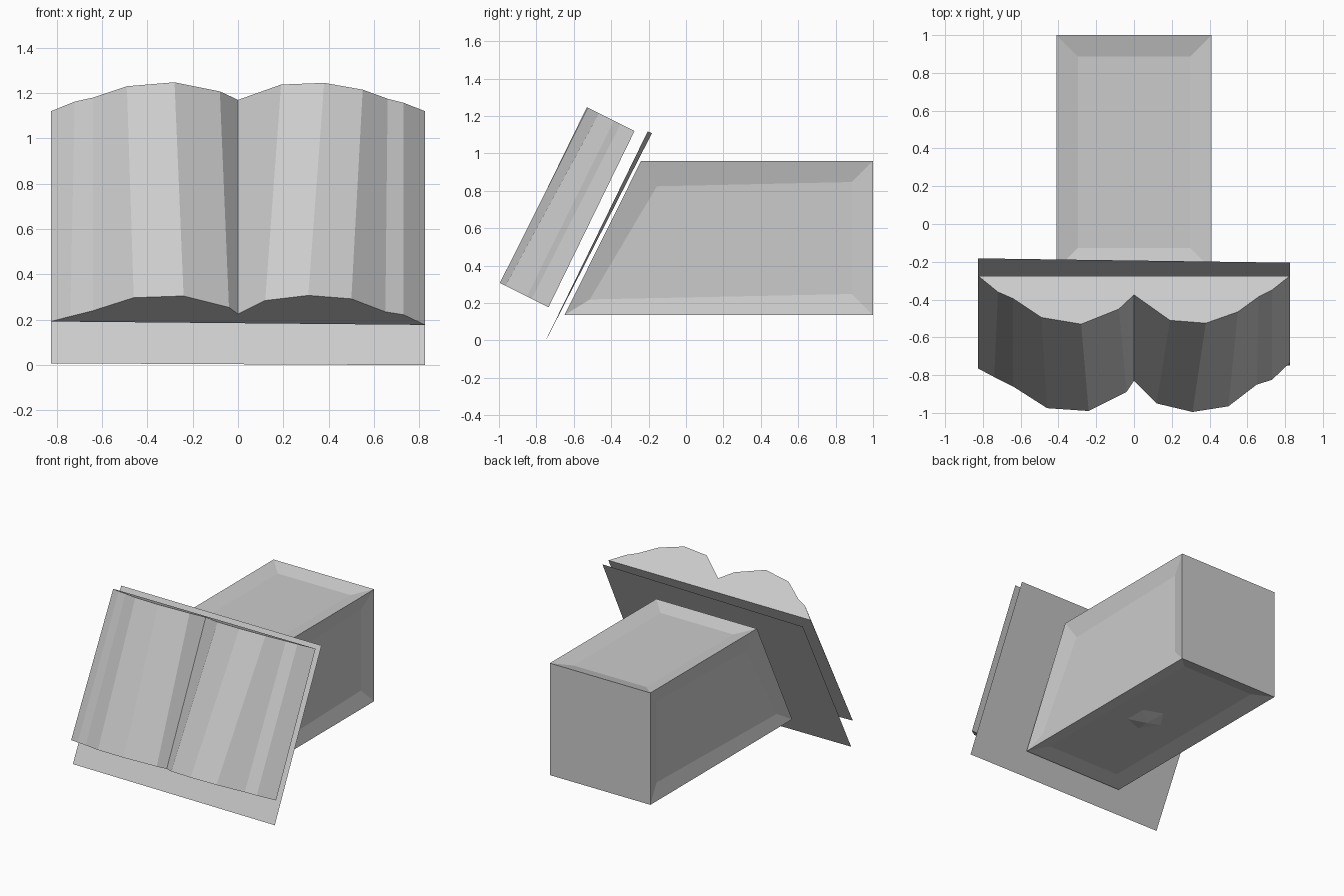
import bpy, bmesh
from mathutils import Vector

cube = bpy.data.objects.get("Cube")
if cube:
    bpy.data.objects.remove(cube, do_unlink=True)

stone = bpy.data.materials.new("light grey")
stone.use_nodes = True
stone.diffuse_color = (0.6, 0.6, 0.6, 1)
stone.node_tree.nodes["Principled BSDF"].inputs["Base Color"].default_value = (0.6, 0.6, 0.6, 1)


def add_object(name, bm):
    """Turn a bmesh into a flat shaded grey object."""
    mesh = bpy.data.meshes.new(name)
    bm.to_mesh(mesh)
    bm.free()
    mesh.materials.append(stone)
    obj = bpy.data.objects.new(name, mesh)
    bpy.context.collection.objects.link(obj)
    return obj


def bridge(bm, start, end):
    """Closed prism between two outlines of equal length."""
    a = [bm.verts.new(p) for p in start]
    b = [bm.verts.new(p) for p in end]
    n = len(a)
    for i in range(n):
        j = (i + 1) % n
        bm.faces.new((a[i], a[j], b[j], b[i]))
    bm.faces.new(a)
    bm.faces.new(b)
    bmesh.ops.recalc_face_normals(bm, faces=bm.faces)


# Support block with a slanted front and sunken panels on its long sides
bm = bmesh.new()
outline = [(-0.65, 0.135), (1, 0.135), (1, 0.96), (-0.24, 0.96)]
bridge(bm, *[[(x, y, z) for y, z in outline] for x in (-0.41, 0.41)])
bm.normal_update()
panels = [f for f in bm.faces if abs(f.normal.y) < 0.1]
bmesh.ops.inset_individual(bm, faces=panels, thickness=0.16, depth=-0.03)
add_object("support_block", bm)

# Rough lump in the sunken underside
bm = bmesh.new()
bmesh.ops.create_icosphere(bm, subdivisions=1, radius=1)
bmesh.ops.scale(bm, vec=(0.18, 0.2, 0.07), verts=bm.verts)
bmesh.ops.translate(bm, vec=(0.03, 0.17, 0.205), verts=bm.verts)
add_object("underside_lump", bm)

# Thin slanted back board, very slightly twisted
bm = bmesh.new()
corners = [(-0.825, -0.745, 0.008), (0.825, -0.75, 0), (0.825, -0.205, 1.117), (-0.825, -0.182, 1.108)]
bm.faces.new([bm.verts.new(c) for c in corners])
add_object("back_board", bm)

# Open book: wavy page outlines as (x, y), running up the slant
lower = [(-0.825, -0.765), (-0.74, -0.81), (-0.64, -0.86), (-0.46, -0.975), (-0.24, -0.99),
         (-0.04, -0.89), (0, -0.83), (0.12, -0.95), (0.31, -0.995), (0.5, -0.965),
         (0.65, -0.85), (0.73, -0.825), (0.825, -0.735)]
upper = [(-0.825, -0.275), (-0.72, -0.36), (-0.64, -0.395), (-0.49, -0.495), (-0.28, -0.53),
         (-0.08, -0.45), (0, -0.375), (0.19, -0.51), (0.38, -0.525), (0.55, -0.465),
         (0.66, -0.385), (0.73, -0.35), (0.825, -0.275)]


def tilt(points, y0, z0):
    return [Vector((x, y, z0 + (y0 - y) * 0.5)) for x, y in points]


bm = bmesh.new()
bridge(bm, tilt(lower, -0.74, 0.18), tilt(upper, -0.275, 1.12))
add_object("open_book", bm)
